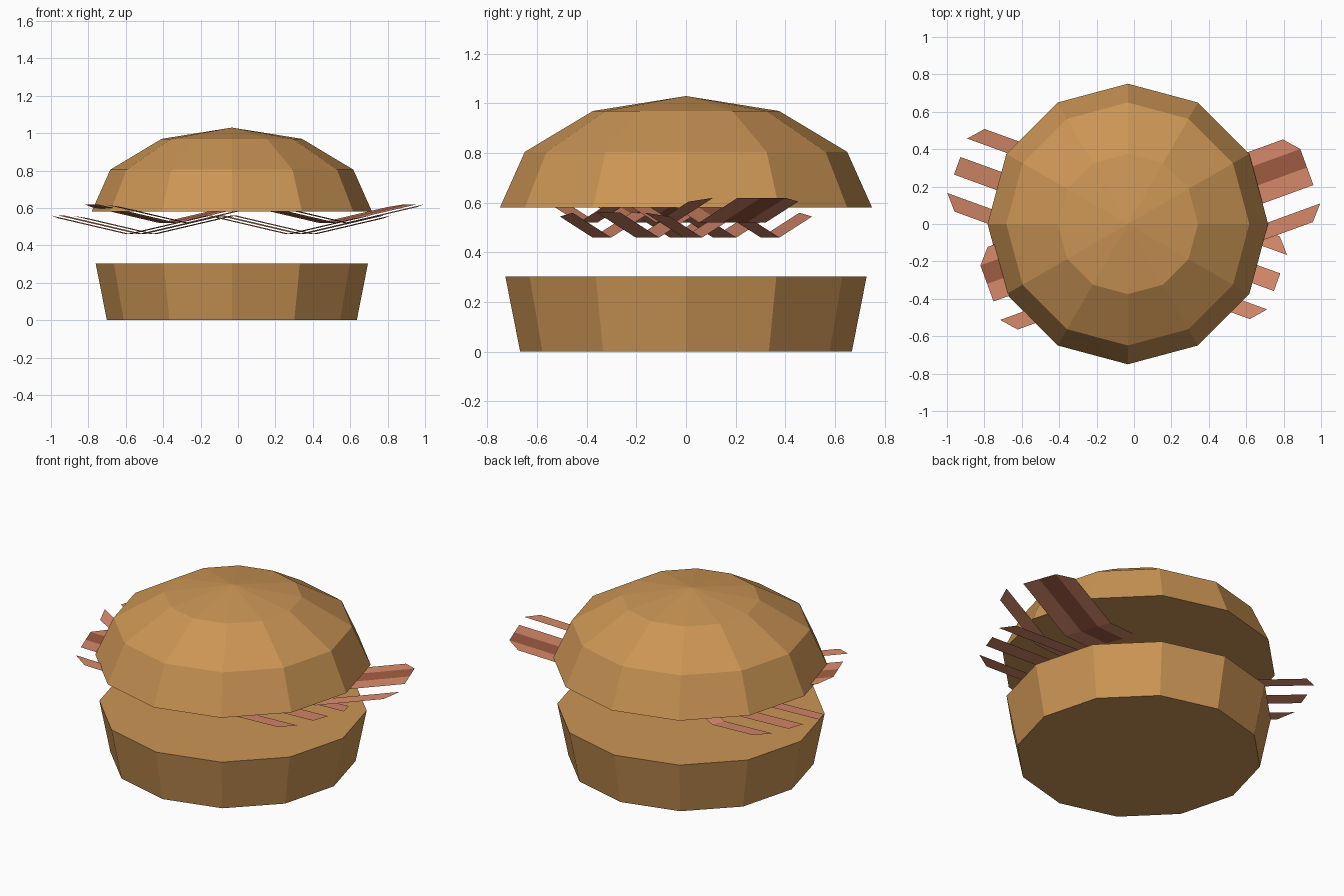
import bpy, bmesh, math
from mathutils import Matrix

cube = bpy.data.objects.get("Cube")
if cube:
    bpy.data.objects.remove(cube)


def material(name, rgb):
    m = bpy.data.materials.new(name)
    m.use_nodes = True
    m.diffuse_color = (*rgb, 1)
    m.node_tree.nodes["Principled BSDF"].inputs["Base Color"].default_value = (*rgb, 1)
    return m


BREAD = material("toasted tan", (0.60, 0.30, 0.09))
MEAT = material("salmon pink", (0.70, 0.26, 0.15))
DARK = material("reddish brown", (0.36, 0.11, 0.055))


def finish(name, bm, mats):
    mesh = bpy.data.meshes.new(name)
    bm.to_mesh(mesh)
    bm.free()
    for m in mats:
        mesh.materials.append(m)
    ob = bpy.data.objects.new(name, mesh)
    bpy.context.collection.objects.link(ob)
    return ob


def bun(name, rings, apex=None, sides=12, cx=-0.033):
    """Stack of faceted rings (radius, height), capped flat or with a fan."""
    bm = bmesh.new()
    loops = []
    for r, z in rings:
        loops.append([bm.verts.new((cx + r * math.cos(a), r * math.sin(a), z))
                      for a in (math.tau * i / sides for i in range(sides))])
    bm.faces.new(loops[0][::-1])
    for lo, hi in zip(loops, loops[1:]):
        for i in range(sides):
            j = (i + 1) % sides
            bm.faces.new((lo[i], lo[j], hi[j], hi[i]))
    if apex is None:
        bm.faces.new(loops[-1])
    else:
        tip = bm.verts.new((cx, 0, apex))
        for i in range(sides):
            bm.faces.new((loops[-1][i], loops[-1][(i + 1) % sides], tip))
    finish(name, bm, [BREAD])


# Bun halves
bun("bottom_bun", [(0.668, 0), (0.728, 0.304)])
dome = [(0.75 * math.cos(t), 0.58 + 0.45 * math.sin(t))
        for t in (0, math.pi / 6, math.pi / 3)]
bun("top_bun", dome, apex=1.03)

# Bacon rashers: folded ribbons with clipped outer corners
HALF, FOLD, WAVE = 0.91, 0.455, 0.10
INNER, MID, OUTER = 0.05, 0.155, 0.235


def bacon(name, bands, centre, angle, base):
    bm = bmesh.new()
    cache = {}

    def vert(k, v):
        if (k, v) not in cache:
            u = k * FOLD
            if abs(k) == 2 and abs(v) == OUTER:
                u *= 0.84 / HALF
            z = WAVE * abs(abs(u) - FOLD) / FOLD
            cache[k, v] = bm.verts.new((u, v, z))
        return cache[k, v]

    for v0, v1, mat in bands:
        for k in range(-2, 2):
            f = bm.faces.new((vert(k, v0), vert(k + 1, v0),
                              vert(k + 1, v1), vert(k, v1)))
            f.material_index = mat
    ob = finish(name, bm, [MEAT, DARK])
    ob.matrix_world = (Matrix.Translation((*centre, base))
                       @ Matrix.Rotation(math.radians(angle), 4, "Z"))


strips = [(-OUTER, -MID, 0), (-INNER, INNER, 0), (MID, OUTER, 0)]
bacon("lower_bacon", strips, (-0.09, 0.0), -20, 0.46)
bacon("upper_bacon", strips + [(INNER, MID, 1)], (0.087, -0.056), 20, 0.52)
